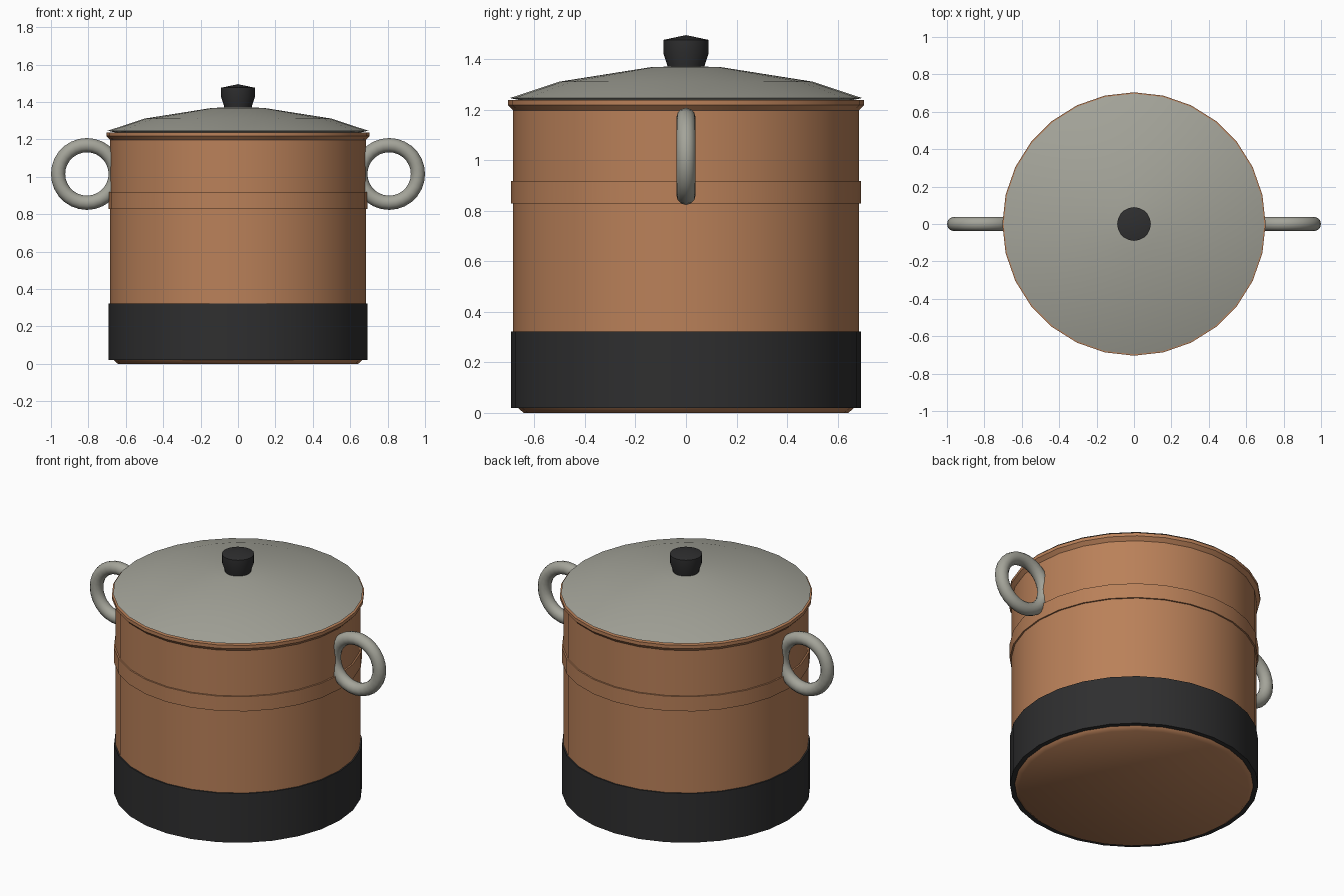
import bpy, bmesh, math

if "Cube" in bpy.data.objects:
    bpy.data.objects.remove(bpy.data.objects["Cube"])

SIDES = 28


def material(name, rgb):
    m = bpy.data.materials.new(name)
    m.diffuse_color = (*rgb, 1)
    m.use_nodes = True
    m.node_tree.nodes["Principled BSDF"].inputs["Base Color"].default_value = m.diffuse_color
    return m


copper = material("copper", (0.49, 0.218, 0.100))
steel = material("brushed_steel", (0.37, 0.37, 0.32))
black = material("black", (0.028, 0.028, 0.029))


def finish(bm, name, mat, angle):
    bmesh.ops.recalc_face_normals(bm, faces=bm.faces)
    mesh = bpy.data.meshes.new(name)
    bm.to_mesh(mesh)
    bm.free()
    mesh.materials.append(mat)
    ob = bpy.data.objects.new(name, mesh)
    bpy.context.collection.objects.link(ob)
    bpy.ops.object.select_all(action='DESELECT')
    ob.select_set(True)
    bpy.context.view_layer.objects.active = ob
    bpy.ops.object.shade_smooth_by_angle(angle=math.radians(angle))
    return ob


def lathe(name, profile, mat, sides=SIDES, closed=False, angle=40):
    """Spin an (r, z) profile round the z axis."""
    bm = bmesh.new()
    verts = [bm.verts.new((r, 0, z)) for r, z in profile]
    pairs = list(zip(verts, verts[1:]))
    if closed:
        pairs.append((verts[-1], verts[0]))
    edges = [bm.edges.new(p) for p in pairs]
    bmesh.ops.spin(bm, geom=verts + edges, cent=(0, 0, 0), axis=(0, 0, 1),
                   angle=math.tau, steps=sides, use_duplicate=False)
    bmesh.ops.remove_doubles(bm, verts=bm.verts, dist=1e-4)
    return finish(bm, name, mat, angle)


# Hollow copper body with flared rim
lathe("pot_body", [(0, 0), (0.642, 0), (0.66, 0.015), (0.684, 0.04), (0.684, 1.197),
                   (0.704, 1.218), (0.704, 1.238), (0.66, 1.238),
                   (0.65, 1.2), (0.65, 0.05), (0, 0.05)], copper)

# Black base sleeve and raised copper hoop
lathe("base_band", [(0.645, 0.02), (0.692, 0.02), (0.692, 0.322), (0.67, 0.322)],
      black, closed=True)
lathe("hoop", [(0.67, 0.828), (0.693, 0.828), (0.693, 0.918), (0.67, 0.918)],
      copper, closed=True)

# Domed lid
lathe("lid", [(0, 1.238), (0.66, 1.238), (0.697, 1.246), (0.5, 1.311),
              (0.14, 1.368), (0, 1.373)], steel)

# Lid knob
lathe("lid_knob", [(0, 1.36), (0.072, 1.36), (0.075, 1.38), (0.09, 1.425),
                   (0.09, 1.476), (0, 1.495)], black, sides=20, angle=30)

# Ring handles on both sides
for side, label in ((-1, "left"), (1, "right")):
    bpy.ops.mesh.primitive_torus_add(
        major_radius=0.154, minor_radius=0.038, major_segments=28, minor_segments=12,
        location=(side * 0.808, 0, 1.015), rotation=(math.pi / 2, 0, 0))
    ring = bpy.context.object
    ring.name = label + "_handle"
    ring.data.materials.append(steel)
    bpy.ops.object.shade_smooth()
